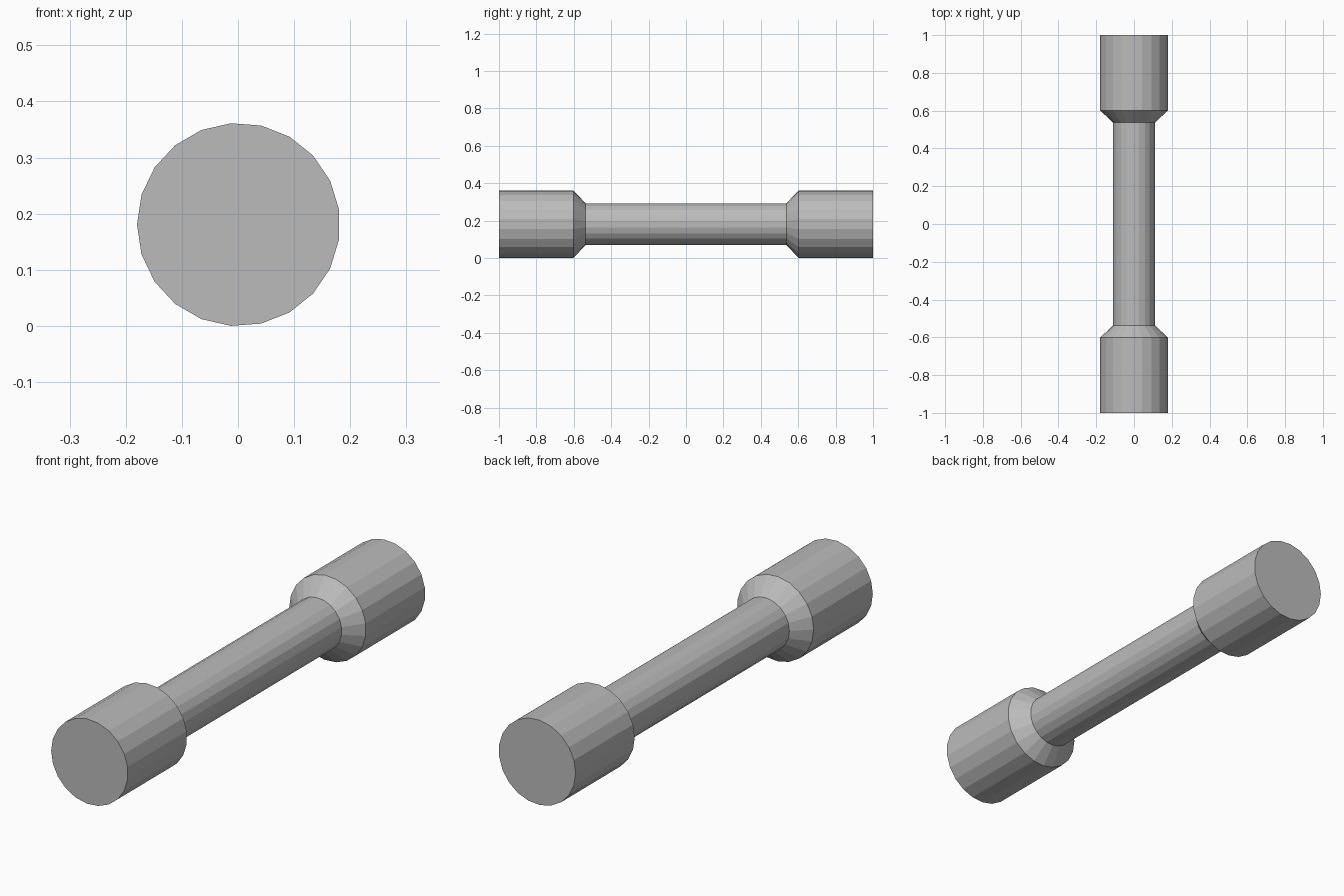
import bpy
import bmesh
from math import cos, sin, pi

cube = bpy.data.objects.get("Cube")
if cube:
    bpy.data.objects.remove(cube, do_unlink=True)

SIDES = 21
GRIP_R, SHAFT_R = 0.181, 0.112
CENTRE_X, CENTRE_Z = 0.001, GRIP_R * cos(pi / SIDES / 2)

grey = bpy.data.materials.new("plain grey")
grey.use_nodes = True
colour = (0.5, 0.5, 0.5, 1)
grey.diffuse_color = colour
grey.node_tree.nodes["Principled BSDF"].inputs["Base Color"].default_value = colour

# Half profile (y, radius): grip end, grip shoulder, neck; mirrored for the other end
half = [(-1.0, GRIP_R), (-0.602, GRIP_R), (-0.537, SHAFT_R)]
profile = half + [(-y, r) for y, r in reversed(half)]

# Turned bar: one ring per profile point, bridged, with flat end caps
bm = bmesh.new()
rings = []
for y, r in profile:
    angles = [pi + 2 * pi * i / SIDES for i in range(SIDES)]
    rings.append([bm.verts.new((CENTRE_X + r * cos(a), y, CENTRE_Z + r * sin(a)))
                  for a in angles])
for near, far in zip(rings, rings[1:]):
    for i in range(SIDES):
        j = (i + 1) % SIDES
        bm.faces.new((near[i], near[j], far[j], far[i]))
bm.faces.new(rings[0])
bm.faces.new(rings[-1])
bmesh.ops.recalc_face_normals(bm, faces=bm.faces)

mesh = bpy.data.meshes.new("turned_bar")
bm.to_mesh(mesh)
bm.free()
mesh.materials.append(grey)
bar = bpy.data.objects.new("turned_bar", mesh)
bpy.context.collection.objects.link(bar)
